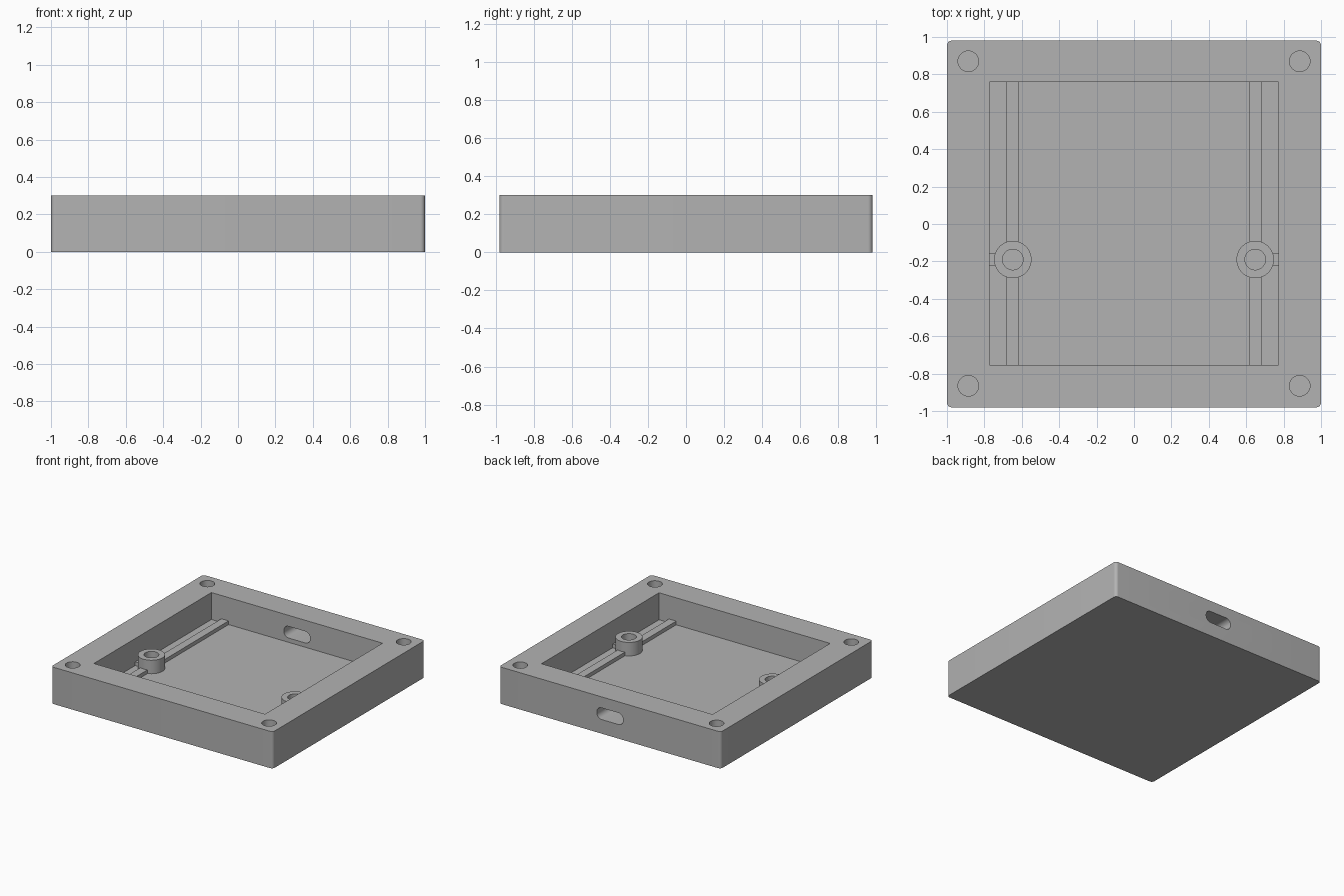
import bpy, math

if "Cube" in bpy.data.objects:
    bpy.data.objects.remove(bpy.data.objects["Cube"], do_unlink=True)

grey = bpy.data.materials.new("grey_plastic")
grey.use_nodes = True
COLOUR = (0.45, 0.45, 0.45, 1)
grey.diffuse_color = COLOUR
grey.node_tree.nodes["Principled BSDF"].inputs["Base Color"].default_value = COLOUR

FLOOR, TOP = 0.08, 0.30
BOSS_X, BOSS_Y, BOSS_TOP = 0.648, -0.19, 0.19


def box(name, x, y, z):
    """Box spanning the given (low, high) ranges."""
    spans = (x, y, z)
    bpy.ops.mesh.primitive_cube_add(size=1, location=[(a + b) / 2 for a, b in spans])
    ob = bpy.context.object
    ob.name = name
    ob.scale = [b - a for a, b in spans]
    bpy.ops.object.transform_apply(location=False, rotation=False)
    ob.data.materials.append(grey)
    return ob


def cylinder(name, x, y, z, radius):
    bpy.ops.mesh.primitive_cylinder_add(vertices=48, radius=radius, depth=z[1] - z[0],
                                        location=(x, y, sum(z) / 2))
    ob = bpy.context.object
    ob.name = name
    ob.data.materials.append(grey)
    return ob


def round_edges(ob, axis, width):
    """Round the four edges that run along one axis."""
    weights = ob.data.attributes.new("bevel_weight_edge", "FLOAT", "EDGE")
    for e in ob.data.edges:
        a, b = (ob.data.vertices[i].co for i in e.vertices)
        weights.data[e.index].value = float(abs((a - b).normalized()[axis]) > 0.9)
    mod = ob.modifiers.new("Rounding", "BEVEL")
    mod.limit_method, mod.width, mod.segments = "WEIGHT", width, 8
    bpy.context.view_layer.objects.active = ob
    bpy.ops.object.modifier_apply(modifier=mod.name)


def cut(ob, cutter):
    mod = ob.modifiers.new("Cut", "BOOLEAN")
    mod.operation, mod.solver, mod.object = "DIFFERENCE", "EXACT", cutter
    bpy.context.view_layer.objects.active = ob
    bpy.ops.object.modifier_apply(modifier=mod.name)
    bpy.data.objects.remove(cutter, do_unlink=True)


def smooth(ob):
    bpy.ops.object.select_all(action="DESELECT")
    ob.select_set(True)
    bpy.context.view_layer.objects.active = ob
    bpy.ops.object.shade_smooth_by_angle(angle=math.radians(30))


# Case body with its open cavity
case = box("case_body", (-1, 1), (-0.98, 0.98), (0, TOP))
round_edges(case, 2, 0.025)
cut(case, box("cavity_cutter", (-0.772, 0.772), (-0.755, 0.76), (FLOOR, 0.5)))

# Blind screw holes in the rim corners
for x in (-0.886, 0.886):
    for y in (-0.865, 0.87):
        cut(case, cylinder("screw_hole_cutter", x, y, (0.08, 0.4), 0.055))

# Rounded cable slot through the back wall
slot = box("slot_cutter", (-0.118, 0.118), (0.7, 1.1), (0.115, 0.21))
round_edges(slot, 1, 0.042)
cut(case, slot)
smooth(case)

# Rails, hollow bosses and short braces on both sides
for side, s in (("left", 1), ("right", -1)):
    boss = cylinder(side + "_boss", s * BOSS_X, BOSS_Y, (FLOOR - 0.005, BOSS_TOP), 0.1)
    cut(boss, cylinder("boss_hole_cutter", s * BOSS_X, BOSS_Y, (FLOOR, 0.4), 0.055))
    smooth(boss)
    low = FLOOR - 0.005
    rail_z = (low, FLOOR + 0.03)
    rail_x = sorted((s * 0.617, s * 0.682))
    box(side + "_back_rail", rail_x, (BOSS_Y + 0.085, 0.765), rail_z)
    box(side + "_front_rail", rail_x, (-0.76, BOSS_Y - 0.085), rail_z)
    box(side + "_brace", sorted((s * 0.735, s * 0.777)),
        (BOSS_Y - 0.033, BOSS_Y + 0.033), rail_z)
